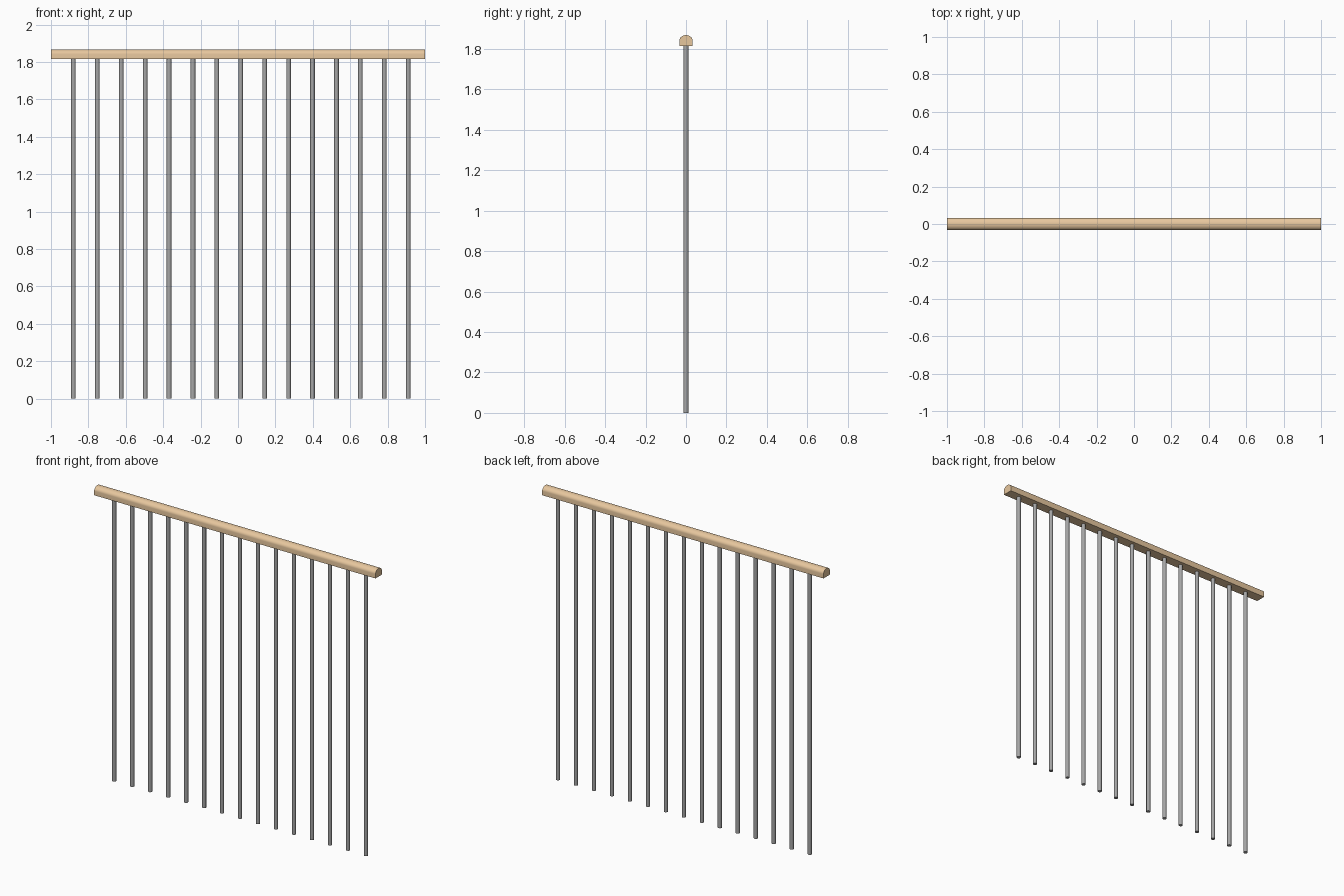
import bpy, bmesh, math

if "Cube" in bpy.data.objects:
    bpy.data.objects.remove(bpy.data.objects["Cube"])


def material(name, rgb):
    m = bpy.data.materials.new(name)
    m.diffuse_color = (*rgb, 1.0)
    m.use_nodes = True
    m.node_tree.nodes["Principled BSDF"].inputs["Base Color"].default_value = m.diffuse_color
    return m


wood = material("tan_wood", (0.80, 0.57, 0.34))
steel = material("grey_steel", (0.38, 0.38, 0.38))


def finish(bm, name, mat):
    bmesh.ops.recalc_face_normals(bm, faces=bm.faces)
    mesh = bpy.data.meshes.new(name)
    bm.to_mesh(mesh)
    bm.free()
    mesh.materials.append(mat)
    ob = bpy.data.objects.new(name, mesh)
    bpy.context.collection.objects.link(ob)
    bpy.ops.object.select_all(action='DESELECT')
    ob.select_set(True)
    bpy.context.view_layer.objects.active = ob
    bpy.ops.object.shade_smooth_by_angle(angle=math.radians(35))
    return ob


# Handrail: flat-bottomed profile with a domed top, swept along x
HALF_W, Z_BOTTOM, Z_SPRING, Z_TOP = 0.0325, 1.815, 1.842, 1.868
profile = [(-HALF_W, Z_BOTTOM), (HALF_W, Z_BOTTOM)]
for i in range(17):
    a = math.pi * i / 16
    profile.append((HALF_W * math.cos(a), Z_SPRING + (Z_TOP - Z_SPRING) * math.sin(a)))
bm = bmesh.new()
face = bm.faces.new([bm.verts.new((-1.0, y, z)) for y, z in profile])
ext = bmesh.ops.extrude_face_region(bm, geom=[face], use_keep_orig=True)
moved = [g for g in ext["geom"] if isinstance(g, bmesh.types.BMVert)]
bmesh.ops.translate(bm, verts=moved, vec=(2.0, 0, 0))
finish(bm, "handrail", wood)

# Balusters: evenly spaced round rods below the rail
COUNT, X_FIRST, X_LAST, RADIUS = 15, -0.88, 0.91, 0.0125
for i in range(COUNT):
    x = X_FIRST + (X_LAST - X_FIRST) * i / (COUNT - 1)
    bm = bmesh.new()
    bmesh.ops.create_cone(bm, cap_ends=True, segments=16, radius1=RADIUS,
                          radius2=RADIUS, depth=Z_BOTTOM)
    bmesh.ops.translate(bm, verts=bm.verts, vec=(x, 0, Z_BOTTOM / 2))
    finish(bm, f"baluster_{i + 1:02d}", steel)
